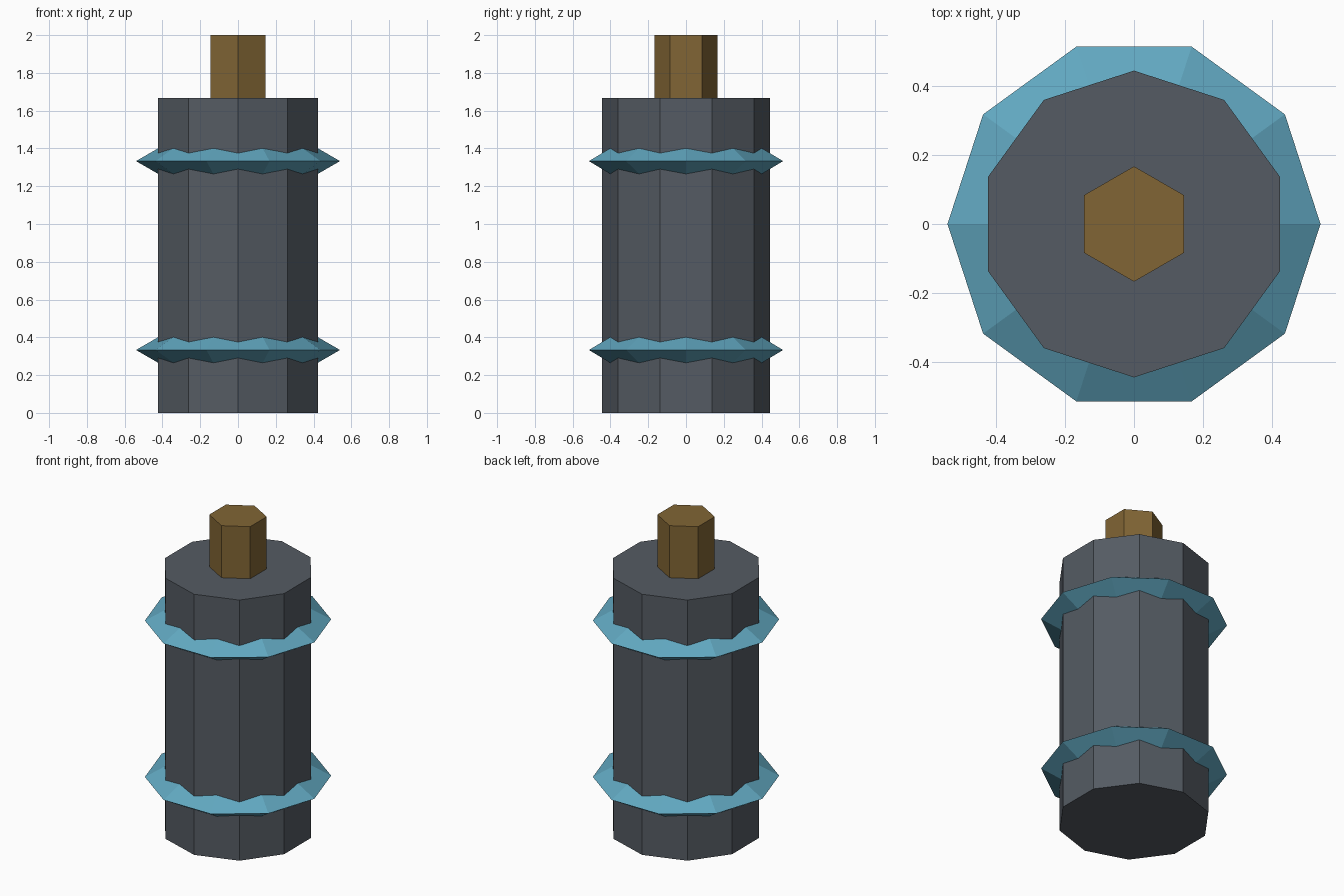
import bpy

if "Cube" in bpy.data.objects:
    bpy.data.objects.remove(bpy.data.objects["Cube"])


def paint(obj, name, color):
    mat = bpy.data.materials.get(name) or bpy.data.materials.new(name)
    mat.diffuse_color = (*color, 1)
    mat.use_nodes = True
    mat.node_tree.nodes["Principled BSDF"].inputs["Base Color"].default_value = mat.diffuse_color
    obj.data.materials.append(mat)


def prism(name, sides, radius, z0, z1, mat, color):
    bpy.ops.mesh.primitive_cylinder_add(vertices=sides, radius=radius, depth=z1 - z0,
                                        location=(0, 0, (z0 + z1) / 2))
    obj = bpy.context.object
    obj.name = name
    paint(obj, mat, color)


def ring(name, z):
    # triangular section with its point facing outward
    bpy.ops.mesh.primitive_torus_add(major_segments=10, minor_segments=3,
                                     major_radius=0.45, minor_radius=0.09,
                                     location=(0, 0, z))
    obj = bpy.context.object
    obj.name = name
    paint(obj, "teal", (0.12, 0.39, 0.53))


# ten-sided canister body
prism("body", 10, 0.444, 0, 1.667, "dark_grey", (0.09, 0.105, 0.125))

# six-sided cap on top
prism("top_cap", 6, 0.167, 1.667, 2.0, "bronze", (0.22, 0.13, 0.035))

# two sharp-edged bands
ring("lower_band", 0.333)
ring("upper_band", 1.333)
